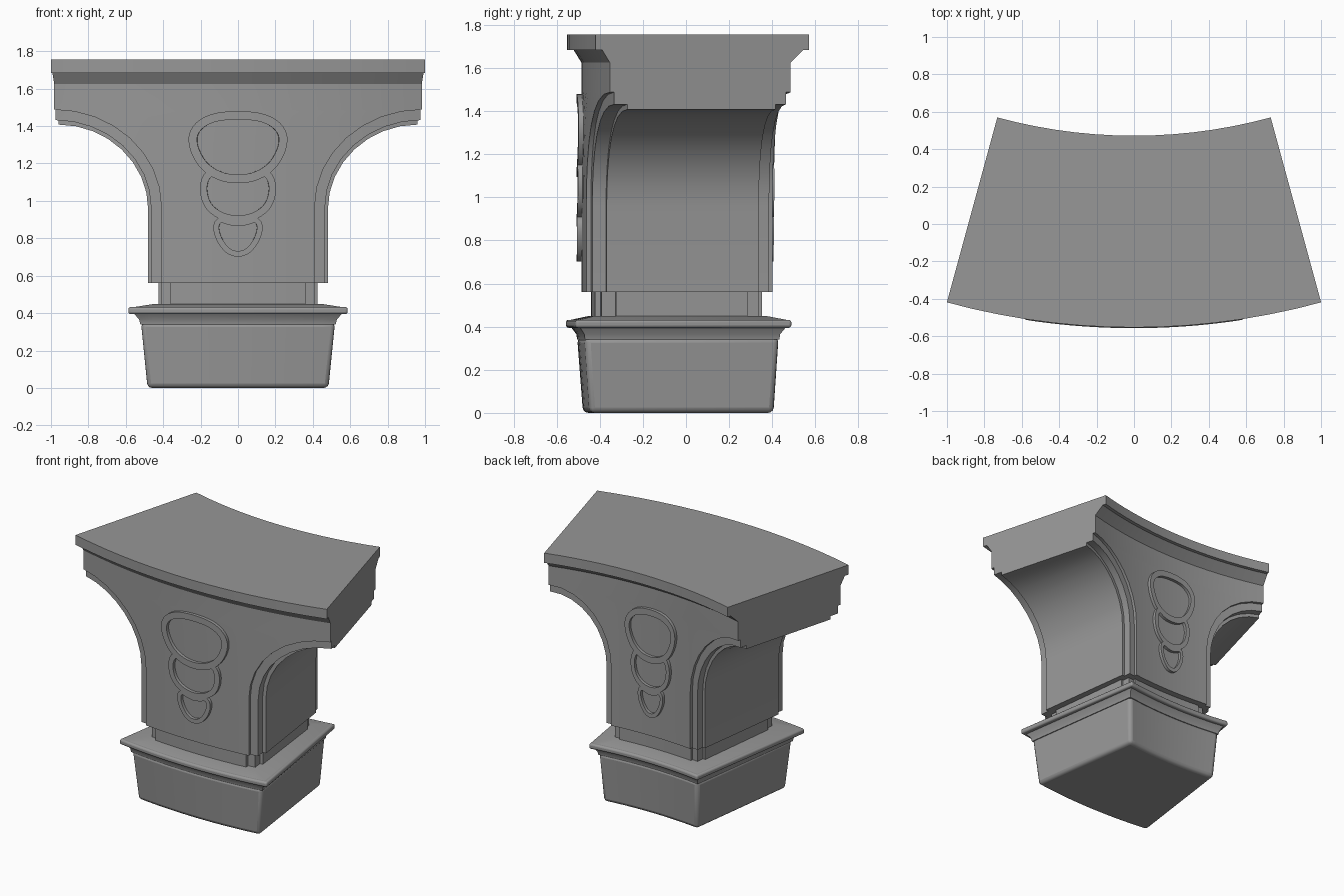
import bpy, bmesh, math

cube = bpy.data.objects.get("Cube")
if cube:
    bpy.data.objects.remove(cube, do_unlink=True)

CENTRE_Y = 3.25           # centre of the curved wall in plan
END = 0.2662              # half angle of the whole segment
FRONT, BACK = 3.735, 2.866  # radii of the two wall faces

stone = bpy.data.materials.new("grey_stone")
stone.use_nodes = True
GREY = (0.31, 0.31, 0.31, 1)
stone.diffuse_color = GREY
stone.node_tree.nodes["Principled BSDF"].inputs["Base Color"].default_value = GREY


def polar(a, r, z):
    return (r * math.sin(a), CENTRE_Y - r * math.cos(a), z)


def finish(name, bm, bevel=0, angle=30):
    bmesh.ops.recalc_face_normals(bm, faces=bm.faces)
    mesh = bpy.data.meshes.new(name)
    bm.to_mesh(mesh)
    bm.free()
    mesh.materials.append(stone)
    ob = bpy.data.objects.new(name, mesh)
    bpy.context.collection.objects.link(ob)
    if bevel:
        mod = ob.modifiers.new("soft_edges", 'BEVEL')
        mod.width, mod.segments = bevel, 3
        mod.limit_method, mod.angle_limit = 'ANGLE', math.radians(40)
    bpy.ops.object.select_all(action='DESELECT')
    ob.select_set(True)
    bpy.context.view_layer.objects.active = ob
    bpy.ops.object.shade_smooth_by_angle(angle=math.radians(angle))
    return ob


def bent_loft(name, rings, bevel=0, steps=14):
    """Stack of curved-wall sections: (half angle, back radius, front radius, z)."""
    bm = bmesh.new()
    loops = []
    for half, r0, r1, z in rings:
        sweep = [half * (2 * i / steps - 1) for i in range(steps + 1)]
        pts = [polar(a, r1, z) for a in sweep] + [polar(a, r0, z) for a in reversed(sweep)]
        loops.append([bm.verts.new(p) for p in pts])
    n = len(loops[0])
    for low, high in zip(loops, loops[1:]):
        for i in range(n):
            j = (i + 1) % n
            bm.faces.new((low[i], low[j], high[j], high[i]))
    for loop in (loops[0], loops[-1]):
        for i in range(steps):
            bm.faces.new((loop[i], loop[i + 1], loop[n - 2 - i], loop[n - 1 - i]))
    return finish(name, bm, bevel)


def arch_layer(name, half, r0, r1, spring, crown, top, segments=8):
    """Pier that flares out along a quarter ellipse to the segment ends."""
    rings = [(half, r0, r1, 0.56)]
    for i in range(segments + 1):
        t = math.pi / 2 * i / segments
        rings.append((END - (END - half) * math.cos(t), r0, r1,
                      spring + (crown - spring) * math.sin(t)))
    rings.append((END, r0, r1, top))
    return bent_loft(name, rings)


# Base block, its flared lip and the rim slab
bent_loft("base_block", [(0.131, 2.866, 3.728, 0), (0.1395, 2.845, 3.755, 0.35)], 0.025)
bent_loft("base_flare", [(0.1395, 2.845, 3.755, 0.34), (0.141, 2.841, 3.759, 0.365),
                         (0.148, 2.815, 3.785, 0.40)])
bent_loft("base_rim", [(0.155, 2.793, 3.807, 0.395), (0.155, 2.793, 3.807, 0.432)], 0.012)
bent_loft("base_rim_slope", [(0.151, 2.806, 3.794, 0.43), (0.12, 2.9, 3.7, 0.45)])

# Recessed neck with stepped corners
for name, half, r0, r1 in (("neck_core", 0.098, 2.912, 3.69),
                           ("neck_corner", 0.1125, 2.93, 3.665),
                           ("neck_side", 0.1185, 2.985, 3.60)):
    bent_loft(name, [(half, r0, r1, 0.44), (half, r0, r1, 0.565)])

# Three stepped layers of the flaring pier
arch_layer("wall_panels", 0.110, BACK, FRONT, 0.97, 1.488, 1.625)
arch_layer("arch_moulding", 0.1255, 2.887, 3.714, 0.965, 1.432, 1.488)
arch_layer("arch_soffit", 0.132, 2.938, 3.65, 0.955, 1.408, 1.432)

# Cornice
bent_loft("cornice_slope", [(END, BACK, FRONT, 1.625), (END, 2.803, 3.772, 1.685)])
bent_loft("cornice_slab", [(END, 2.778, 3.803, 1.685), (END, 2.778, 3.803, 1.755)])


def smooth_loop(half):
    """Mirror a half outline and round it into a closed loop."""
    pts = half + [(-x, z) for x, z in reversed(half[1:-1])]
    n, out = len(pts), []
    for i in range(n):
        p = [pts[(i + k) % n] for k in (-1, 0, 1, 2)]
        for s in range(4):
            t = s / 4
            out.append(tuple(0.5 * (2 * b + (c - a) * t + (2 * a - 5 * b + 4 * c - d) * t * t
                                    + (3 * b - a - 3 * c + d) * t ** 3)
                             for a, b, c, d in zip(*p)))
    return out


def offset_loop(loop, width):
    out, n = [], len(loop)
    for i, (x, z) in enumerate(loop):
        (ax, az), (bx, bz) = loop[i - 1], loop[(i + 1) % n]
        dx, dz = bx - ax, bz - az
        length = math.hypot(dx, dz)
        out.append((x - dz / length * width, z + dx / length * width))
    return out


def raised_band(name, half, width, face, lift):
    inner = smooth_loop(half)
    outer = offset_loop(inner, width)
    bm = bmesh.new()
    sunk, high = face - lift * 0.3, face + lift
    rows = [[bm.verts.new(polar(x / FRONT, r, z)) for x, z in loop]
            for loop, r in ((inner, sunk), (inner, high), (outer, high), (outer, sunk))]
    n = len(inner)
    for k in range(4):
        a, b = rows[k], rows[(k + 1) % 4]
        for i in range(n):
            j = (i + 1) % n
            bm.faces.new((a[i], a[j], b[j], b[i]))
    finish(name, bm, angle=40)


# Stacked relief on both wall faces
RELIEF = {
    "upper": (0.045, [(0, 1.435), (0.13, 1.42), (0.205, 1.37), (0.215, 1.3),
                      (0.17, 1.21), (0.09, 1.155), (0, 1.14)]),
    "middle": (0.038, [(0, 1.102), (0.08, 1.112), (0.14, 1.13), (0.165, 1.07),
                       (0.145, 0.99), (0.085, 0.94), (0, 0.922)]),
    "lower": (0.03, [(0, 0.865), (0.05, 0.872), (0.092, 0.882), (0.1, 0.845),
                     (0.08, 0.79), (0.042, 0.745), (0, 0.732)]),
}
for side, face, lift in (("front", FRONT, 0.022), ("back", BACK, -0.022)):
    for part, (width, half) in RELIEF.items():
        raised_band(f"{side}_{part}_relief", half, width, face, lift)
